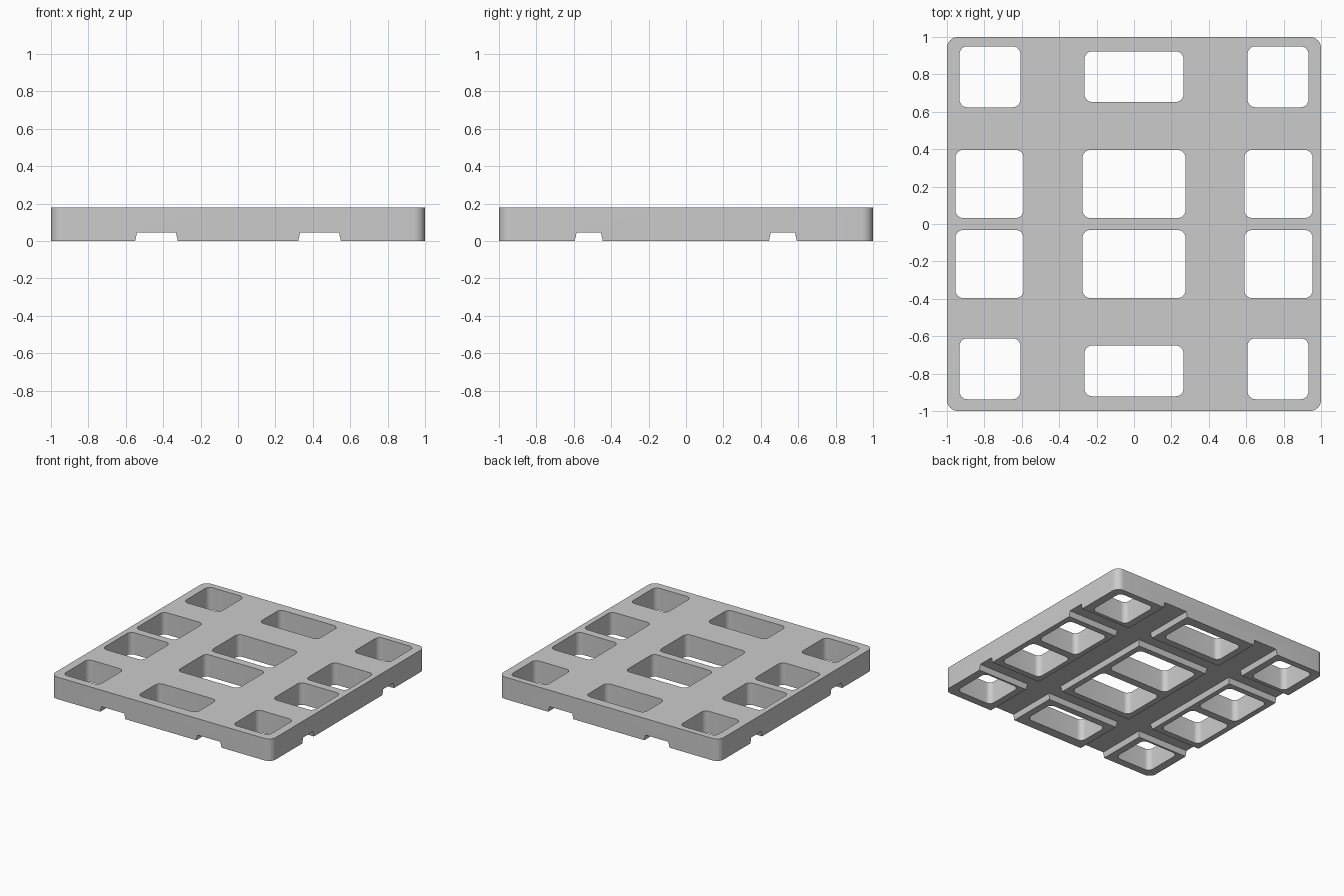
import bpy, bmesh, math

if "Cube" in bpy.data.objects:
    bpy.data.objects.remove(bpy.data.objects["Cube"])

HEIGHT = 0.18
GROOVE_DEPTH = 0.045


def prism(name, profile, vector):
    """Extrude a closed planar profile along a vector."""
    bm = bmesh.new()
    face = bm.faces.new([bm.verts.new(p) for p in profile])
    ext = bmesh.ops.extrude_face_region(bm, geom=[face])
    verts = [g for g in ext["geom"] if isinstance(g, bmesh.types.BMVert)]
    bmesh.ops.translate(bm, verts=verts, vec=vector)
    bmesh.ops.recalc_face_normals(bm, faces=bm.faces)
    mesh = bpy.data.meshes.new(name)
    bm.to_mesh(mesh)
    bm.free()
    obj = bpy.data.objects.new(name, mesh)
    bpy.context.collection.objects.link(obj)
    return obj


def rounded_block(name, x0, x1, y0, y1, z0, z1, r, seg=8):
    """Upright block with rounded vertical corners."""
    centres = [(x1 - r, y1 - r), (x0 + r, y1 - r), (x0 + r, y0 + r), (x1 - r, y0 + r)]
    pts = []
    for i, (cx, cy) in enumerate(centres):
        for k in range(seg + 1):
            a = math.pi / 2 * (i + k / seg)
            pts.append((cx + r * math.cos(a), cy + r * math.sin(a), z0))
    return prism(name, pts, (0, 0, z1 - z0))


def cut(target, cutter):
    """Subtract a cutter and discard it."""
    mod = target.modifiers.new("cut", 'BOOLEAN')
    mod.operation = 'DIFFERENCE'
    mod.solver = 'EXACT'
    mod.object = cutter
    bpy.context.view_layer.objects.active = target
    bpy.ops.object.modifier_apply(modifier=mod.name)
    bpy.data.objects.remove(cutter)


def groove_profile(a, b):
    """Trapezoid across a groove, continued below the base."""
    s = 0.01 / GROOVE_DEPTH
    d = 0.02
    return [(a - s * d, -d), (b + s * d, -d),
            (b - 0.01, GROOVE_DEPTH), (a + 0.01, GROOVE_DEPTH)]


# Main plate
plate = rounded_block("plate", -1, 1, -1, 1, 0, HEIGHT, 0.06)

# Rows of through windows: side x range, side y range, centre half width, centre y range
rows = [
    ((0.607, 0.933), (0.624, 0.95), 0.265, (0.652, 0.923)),
    ((0.59, 0.955), (0.032, 0.396), 0.275, (0.032, 0.396)),
    ((0.59, 0.955), (-0.396, -0.032), 0.275, (-0.396, -0.032)),
    ((0.607, 0.933), (-0.937, -0.611), 0.265, (-0.921, -0.65)),
]
for (xa, xb), sy, half, cy in rows:
    for x0, x1, (y0, y1) in [(-xb, -xa, sy), (-half, half, cy), (xa, xb, sy)]:
        cut(plate, rounded_block("window_cutter", x0, x1, y0, y1, -0.1, HEIGHT + 0.1, 0.042))

# Crossing grooves in the underside
for a, b in [(-0.55, -0.322), (0.322, 0.55)]:
    cut(plate, prism("long_groove_cutter",
                     [(u, -1.1, z) for u, z in groove_profile(a, b)], (0, 2.2, 0)))
for a, b in [(-0.595, -0.445), (0.443, 0.593)]:
    cut(plate, prism("cross_groove_cutter",
                     [(-1.1, u, z) for u, z in groove_profile(a, b)], (2.2, 0, 0)))

# Smooth rounded corners, crisp edges
bpy.ops.object.select_all(action='DESELECT')
plate.select_set(True)
bpy.context.view_layer.objects.active = plate
bpy.ops.object.shade_smooth_by_angle(angle=math.radians(30))
